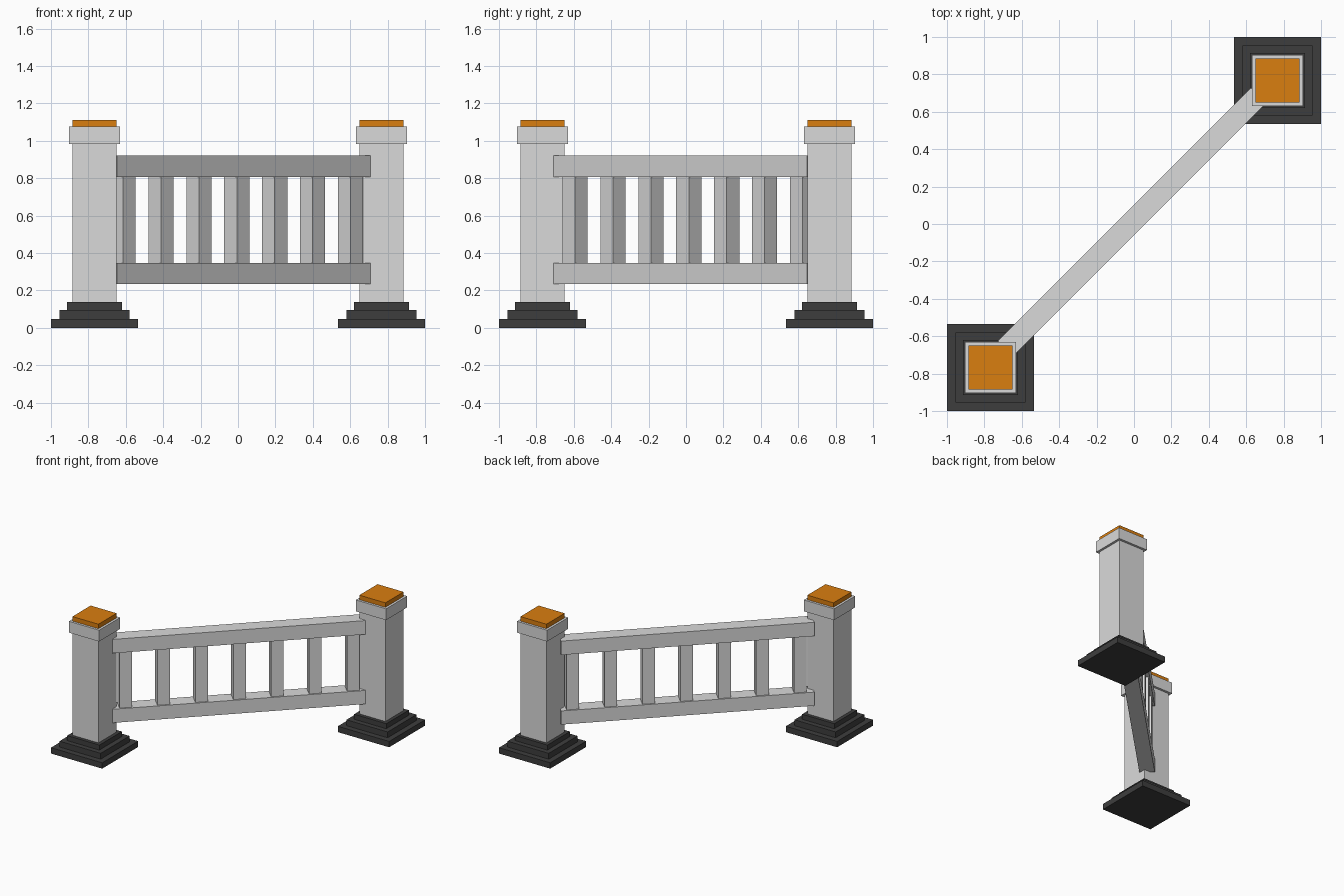
import bpy
import math
from mathutils import Matrix, Vector

cube = bpy.data.objects.get("Cube")
if cube:
    bpy.data.objects.remove(cube, do_unlink=True)


def material(name, rgb):
    mat = bpy.data.materials.new(name)
    mat.use_nodes = True
    colour = (*rgb, 1.0)
    mat.diffuse_color = colour
    mat.node_tree.nodes["Principled BSDF"].inputs["Base Color"].default_value = colour
    return mat


GREY = material("light grey paint", (0.70, 0.70, 0.70))
DARK = material("charcoal stone", (0.048, 0.048, 0.048))
ORANGE = material("orange cap", (0.70, 0.21, 0.005))


def box(name, centre, size, mat, angle=0.0):
    """Box with real dimensions, turned about z."""
    bpy.ops.mesh.primitive_cube_add(size=1)
    ob = bpy.context.object
    ob.name = ob.data.name = name
    ob.data.transform(Matrix.Diagonal((*size, 1.0)))
    ob.location = centre
    ob.rotation_euler.z = angle
    ob.data.materials.append(mat)
    return ob


# Posts: stacked square tiers as (part, half width, bottom, top, material)
TIERS = [
    ("base_step_low", 0.233, 0.0, 0.048, DARK),
    ("base_step_mid", 0.187, 0.048, 0.096, DARK),
    ("base_step_top", 0.146, 0.096, 0.137, DARK),
    ("post", 0.118, 0.137, 0.982, GREY),
    ("post_collar", 0.137, 0.982, 1.075, GREY),
    ("post_cap", 0.118, 1.075, 1.112, ORANGE),
]
for side, c in (("right", -0.767), ("left", 0.767)):
    for part, half, z0, z1, mat in TIERS:
        box(f"{side}_{part}", (c, c, (z0 + z1) / 2),
            (2 * half, 2 * half, z1 - z0), mat)

# Railing runs diagonally between the posts
ANGLE = math.radians(45)
TURN = Matrix.Rotation(ANGLE, 3, "Z")
OFFSET = 0.0152


def on_rail(along, z):
    return TURN @ Vector((along, OFFSET, z))


for name, z0, z1 in (("bottom_rail", 0.234, 0.346), ("top_rail", 0.806, 0.92)):
    box(name, on_rail(0, (z0 + z1) / 2), (1.915, 0.1165, z1 - z0), GREY, ANGLE)

# Seven square balusters
for i in range(7):
    box(f"baluster_{i + 1}", on_rail(0.006 + (i - 3) * 0.2867, 0.576),
        (0.095, 0.095, 0.47), GREY, ANGLE)
